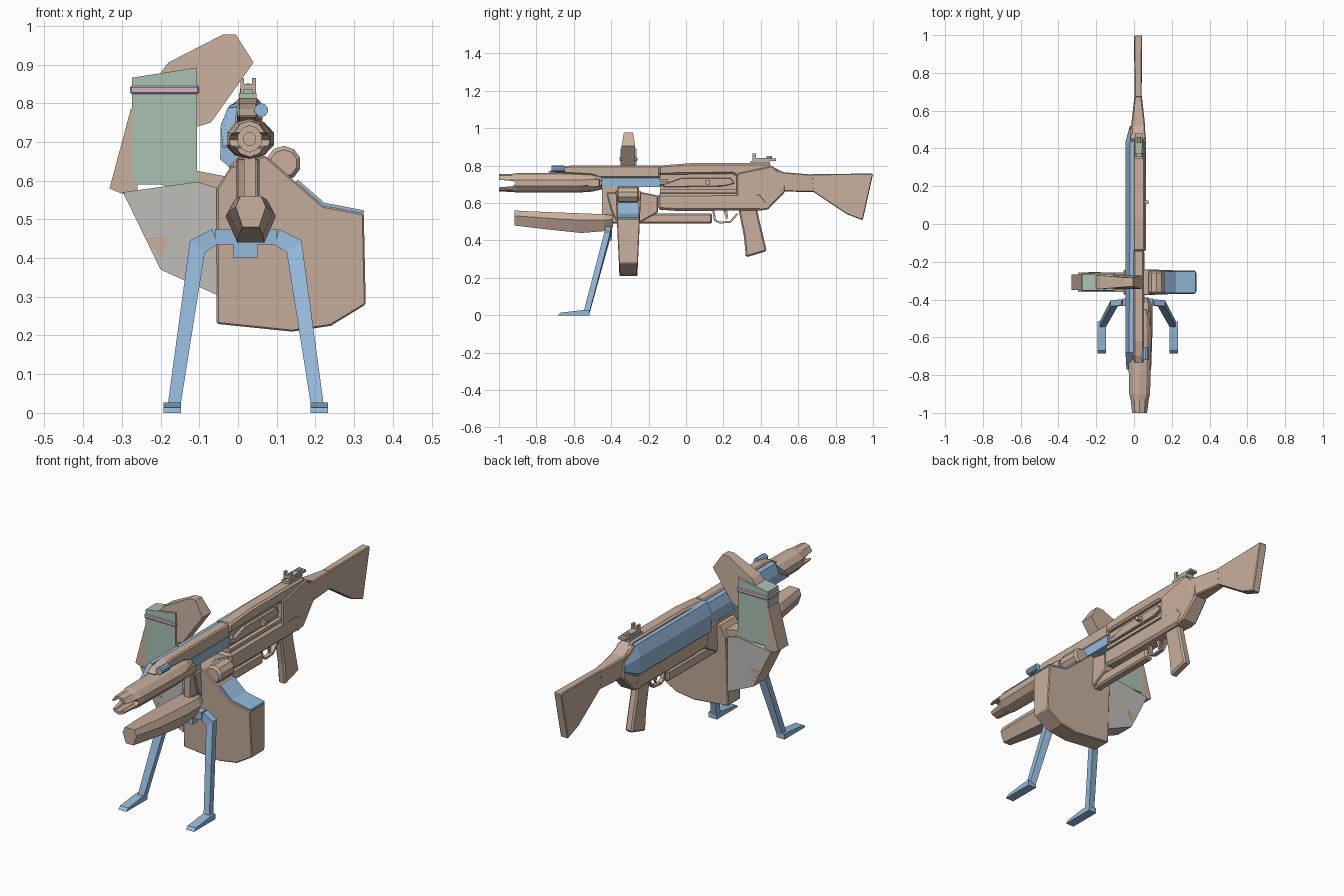
import bpy, bmesh, math
from mathutils import Vector


def material(name, rgb):
    m = bpy.data.materials.new(name)
    m.diffuse_color = (*rgb, 1)
    return m


TAN = material("tan", (0.58, 0.43, 0.34))
BLUE = material("pale blue", (0.30, 0.49, 0.71))
GREEN = material("sage green", (0.41, 0.53, 0.45))
PINK = material("dusty pink", (0.62, 0.47, 0.55))
GREY = material("light grey", (0.52, 0.51, 0.49))


def finish(name, bm, mat, bevel=0):
    bmesh.ops.recalc_face_normals(bm, faces=bm.faces)
    me = bpy.data.meshes.new(name)
    bm.to_mesh(me)
    bm.free()
    me.materials.append(mat)
    ob = bpy.data.objects.new(name, me)
    bpy.context.collection.objects.link(ob)
    if bevel:
        b = ob.modifiers.new("Bevel", 'BEVEL')
        b.width, b.segments, b.limit_method = bevel, 1, 'ANGLE'
        b.angle_limit = math.radians(50)
    return ob


def skin(name, rings, mat, bevel=0, caps=True):
    """Join rings of 3D points that all have the same count."""
    bm = bmesh.new()
    vs = [[bm.verts.new(p) for p in r] for r in rings]
    n = len(vs[0])
    for a, b in zip(vs, vs[1:]):
        for i in range(n):
            bm.faces.new((a[i], a[(i + 1) % n], b[(i + 1) % n], b[i]))
    if caps:
        bm.faces.new(vs[0])
        bm.faces.new(vs[-1])
    return finish(name, bm, mat, bevel)


def side(name, pts, cx, w, mat, bevel=0):
    """Side profile (y, z) given thickness in x; w may depend on y."""
    f = w if callable(w) else (lambda y: w)
    return skin(name, [[(cx + s * f(y), y, z) for y, z in pts] for s in (-1, 1)], mat, bevel)


def front(name, pts, y0, y1, mat, bevel=0):
    """Front profile (x, z) extruded from y0 to y1."""
    return skin(name, [[(x, y, z) for x, z in pts] for y in (y0, y1)], mat, bevel)


def loft(name, secs, mat, n=10, caps=True):
    """Round sections (y, cx, cz, rx, rz) along y."""
    rings = []
    for y, cx, cz, rx, rz in secs:
        rings.append([(cx + rx * math.cos((i + .5) * math.tau / n), y,
                       cz + rz * math.sin((i + .5) * math.tau / n)) for i in range(n)])
    return skin(name, rings, mat, caps=caps)


def box(name, x, y, z, mat, bevel=0):
    return front(name, [(x[0], z[0]), (x[1], z[0]), (x[1], z[1]), (x[0], z[1])], *y, mat, bevel)


# Hollow muzzle shroud with a slot through its tip
B = (.03, .708)
shroud = loft("barrel_shroud", [(-.45, *B, .04, .035), (-.50, *B, .06, .047), (-.58, *B, .066, .052),
              (-.9, *B, .058, .052), (-.93, *B, .05, .048), (-1, *B, .042, .047),
              (-1, *B, .03, .034), (-.84, *B, .034, .034)], TAN, 10)
cutter = side("muzzle_slot_cutter", [(-1.05, .68), (-.925, .69), (-.91, .705), (-.925, .718), (-1.05, .728)],
              .03, .2, TAN)
cutter.hide_render = True
cutter.hide_viewport = True
mod = shroud.modifiers.new("Slot", 'BOOLEAN')
mod.object, mod.operation, mod.solver = cutter, 'DIFFERENCE', 'EXACT'
loft("inner_barrel", [(-.88, *B, .018, .018), (-.10, *B, .018, .018)], TAN, 8)
for s in (-1, 1):
    box("shroud_clip", (.03 + s * .05 - .008, .03 + s * .05 + .008), (-.56, -.46), (.685, .73), TAN, .004)

# Upper rail, rail nose and sight tube
side("upper_rail", [(-.74, .765), (-.70, .785), (-.62, .80), (-.14, .80), (-.14, .735), (-.46, .735),
                    (-.50, .75)], .025, .027, TAN, .006)
loft("front_sight_tube", [(-.72, .06, .782, .018, .018), (-.65, .06, .782, .018, .018)], BLUE, 10)

# Blue side cover and blue handguard
rear = [(.0, .80), (-.022, .795), (-.045, .74), (-.046, .655), (.0, .615)]
tail = [(.0, .76), (-.012, .75), (-.02, .72), (-.022, .69), (.0, .68)]
skin("receiver_side_cover", [[(x, y, z) for x, z in r] for r, y in ((rear, -.14), (rear, .43), (tail, .52))], BLUE)
hg = [(.0, .792), (-.025, .79), (-.044, .745), (-.04, .686), (.05, .686), (.05, .735), (.01, .74)]
front("handguard", hg, -.46, -.14, BLUE)
skin("handguard_nose", [[(-.002, y0, .79), (-.027, y0, .788), (-.045, y0, .74), (-.04, y1, .69), (-.015, y1, .69)]
                        for y0, y1 in ((-.46, -.46), (-.68, -.77))], BLUE)

# Receiver: top cover, core inside the port, lower body, rear block
side("receiver_top_cover", [(-.145, .80), (.02, .813), (.44, .813), (.47, .79), (.44, .74), (.27, .745),
                            (.25, .757), (-.145, .752)], .026, .032, TAN, .009)
box("receiver_core", (0, .036), (-.14, .30), (.62, .76), TAN)
side("port_bolt", [(-.12, .70), (-.02, .735), (.24, .735), (.26, .705), (.20, .69), (-.12, .685)], .04, .012, TAN, .003)
box("port_rail", (.03, .056), (-.14, .27), (.655, .672), TAN)
box("bolt_handle", (.04, .078), (.105, .125), (.70, .72), TAN)
side("receiver_lower", [(-.15, .65), (-.15, .565), (-.05, .558), (.40, .56), (.44, .60), (.40, .652)], .02, .043, TAN, .012)
side("receiver_rear", [(.27, .76), (.27, .62), (.40, .56), (.44, .567), (.53, .66), (.53, .74), (.46, .80)],
     .02, lambda y: .043 if y < .5 else .036, TAN, .007)

# Stock: neck and butt
neck = lambda y: .036 if y < .6 else .018
side("stock_neck", [(.44, .805), (.52, .765), (.68, .752), (.69, .658), (.52, .662), (.45, .67)], .022, neck, TAN, .005)
side("stock_butt", [(.67, .754), (.99, .758), (1.0, .755), (.945, .508), (.86, .54), (.68, .66)], .022,
     lambda y: .018 if y < .8 else .021, TAN, .004)

# Pistol grip, trigger and trigger guard
side("pistol_grip", [(.28, .57), (.38, .57), (.39, .52), (.432, .343), (.32, .31), (.31, .42)], .022, .021, TAN, .008)
guard = [(.14, .56), (.15, .505), (.18, .49), (.24, .495), (.28, .54)]
inner = [(.27, .545), (.235, .505), (.18, .50), (.16, .512), (.152, .56)]
side("trigger_guard", guard + inner, .022, .01, TAN)
side("trigger", [(.20, .56), (.22, .56), (.225, .525), (.215, .51), (.21, .53)], .022, .006, TAN)

# Lower tube, central mount and fore grip
box("lower_rail", (0, .045), (-.42, .14), (.49, .545), TAN, .008)
side("central_mount", [(-.425, .655), (-.25, .66), (-.15, .64), (-.15, .55), (-.24, .50), (-.37, .50), (-.40, .56)],
     .025, .03, TAN, .005)
box("barrel_stem", (.015, .045), (-.45, -.36), (.53, .69), TAN)


def grip_ring(y, zt, zb, s):
    return [(.033 + s * x, y, zb + t * (zt - zb)) for x, t in
            ((-.035, 0), (.035, 0), (.065, .65), (.045, 1), (-.045, 1), (-.065, .65))]


skin("fore_grip", [grip_ring(-.917, .56, .48, .6), grip_ring(-.75, .552, .46, .9), grip_ring(-.56, .545, .44, 1),
                   grip_ring(-.436, .54, .45, 1), grip_ring(-.39, .535, .47, .7)], TAN)

# Bipod: hub, cross bar, mirrored legs and feet
box("bipod_hub", (-.012, .05), (-.435, -.395), (.40, .545), BLUE)
box("bipod_bar", (-.06, .10), (-.435, -.395), (.435, .475), BLUE)
path = [(.08, -.415, .455), (.125, -.42, .43), (.185, -.53, .02)]
for s in (-1, 1):
    rings = []
    for (x, y, z), (dx, dz) in zip(path, ((.006, .02), (.019, .016), (.016, .004))):
        rings.append([(.02 + s * (x - dx), y - .016, z - dz), (.02 + s * (x + dx), y - .016, z + dz),
                      (.02 + s * (x + dx), y + .016, z + dz), (.02 + s * (x - dx), y + .016, z - dz)])
    skin("bipod_leg", rings, BLUE)
    side("bipod_foot", [(-.685, 0), (-.515, 0), (-.515, .027), (-.56, .027), (-.67, .014)],
         .02 + s * .19, .023, BLUE)

# Right ammunition box with sloped blue lid and feed roller
YC = -.308
mag = [(-.055, .23), (.14, .21), (.24, .225), (.33, .28), (.325, .515), (.22, .535), (.07, .665), (-.02, .635), (-.055, .58)]
skin("ammo_box", [[(x, YC + s * (.048 + .045 * (z - .21)), z) for x, z in mag] for s in (-1, 1)], TAN, .004)
front("ammo_box_lid", [(.15, .596), (.22, .535), (.326, .515), (.326, .523), (.223, .543), (.154, .603)],
      YC - .057, YC + .057, BLUE)
loft("feed_roller", [(-.37, .118, .645, .035, .035), (-.36, .118, .645, .045, .045), (-.26, .118, .645, .045, .045),
                     (-.25, .118, .645, .035, .035)], TAN, 10)

# Left drum: body with grey side plates, outer rim and upper blade
drum = [(-.055, .305), (-.20, .37), (-.297, .57), (-.105, .597), (-.05, .58)]
front("left_drum", drum, YC - .048, YC + .048, TAN)
for s in (-1, 1):
    front("drum_side_plate", drum, YC + s * .048, YC + s * .052, GREY)
    front("drum_patch", [(-.24, .455), (-.175, .455), (-.20, .40)], YC + s * .052, YC + s * .053, TAN)
front("drum_outer_rim", [(-.297, .565), (-.332, .58), (-.277, .785), (-.26, .785), (-.26, .575)], YC - .041, YC + .041, TAN)
front("drum_bridge", [(-.20, .59), (-.105, .625), (.0, .605), (.0, .57), (-.055, .55)], YC - .042, YC + .042, TAN)
blade = [(-.27, .785), (-.18, .905), (-.04, .977), (-.005, .977), (.04, .905), (-.07, .75), (-.12, .735), (-.27, .74)]
skin("upper_blade", [[(x, YC + s * (.036 if z < .92 else .024), z) for x, z in blade] for s in (-1, 1)], TAN)

# Green canister with pink band
front("green_canister", [(-.274, .59), (-.106, .59), (-.106, .892), (-.274, .866)], YC - .043, YC + .043, GREEN)
box("canister_band", (-.279, -.101), (YC - .048, YC + .048), (.824, .845), PINK, .004)

# Rear sight
box("sight_base", (.003, .048), (.345, .45), (.808, .826), GREEN)
box("sight_block", (.008, .043), (.37, .43), (.824, .842), GREEN)
box("sight_slide", (.005, .046), (.40, .48), (.826, .838), TAN)
for x in (.006, .036):
    box("sight_ear", (x, x + .010), (.355, .375), (.82, .865), TAN)
box("sight_bridge", (.006, .046), (.355, .375), (.835, .85), TAN)
loft("sight_knob", [(.43, .026, .84, .012, .012), (.46, .026, .84, .012, .012)], GREEN, 8)
